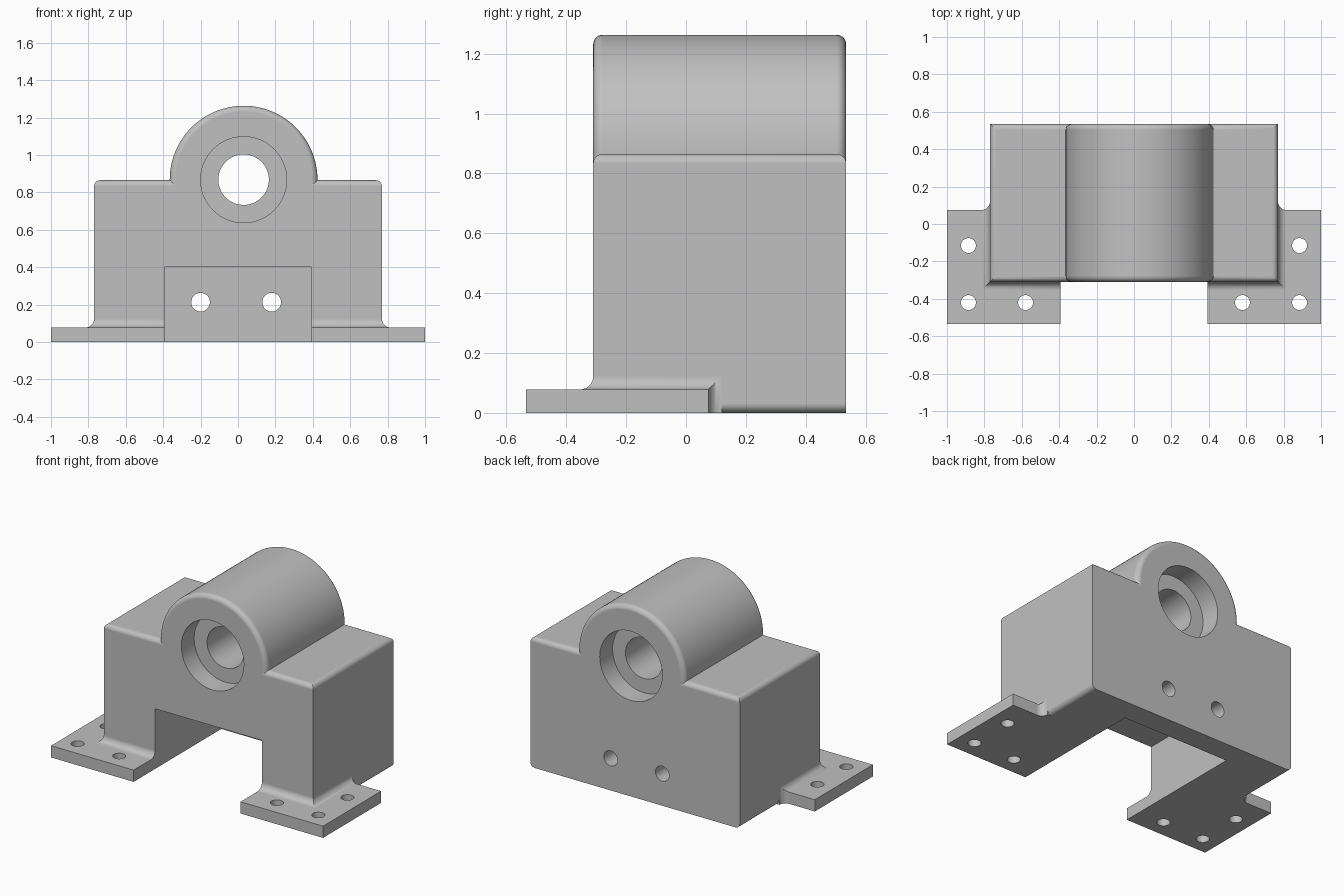
import bpy, bmesh, math
from mathutils import Matrix, Vector

default = bpy.data.objects.get("Cube")
if default:
    bpy.data.objects.remove(default, do_unlink=True)

HALF, FRONT, BACK, TOP = 0.77, -0.31, 0.535, 0.865   # main block
PLATE, PLATE_BACK = 0.078, 0.075                     # mounting feet
SLOT, SLOT_BACK, SLOT_TOP = 0.393, 0.385, 0.4        # underside slot
BORE_X, BORE_Z, BARREL_R = 0.03, 0.868, 0.395
ROUND, FILLET = 0.032, 0.045

grey = bpy.data.materials.new("cast grey")
grey.use_nodes = True
colour = (0.53, 0.53, 0.53, 1)
grey.diffuse_color = colour
grey.node_tree.nodes["Principled BSDF"].inputs["Base Color"].default_value = colour


def finish(bm, name):
    bmesh.ops.recalc_face_normals(bm, faces=bm.faces[:])
    mesh = bpy.data.meshes.new(name)
    bm.to_mesh(mesh)
    bm.free()
    mesh.materials.append(grey)
    obj = bpy.data.objects.new(name, mesh)
    bpy.context.collection.objects.link(obj)
    return obj


def round_edges(bm, rule, radius=ROUND):
    edges = [e for e in bm.edges if rule(e)]
    bmesh.ops.bevel(bm, geom=edges, offset=radius, segments=8, profile=0.5,
                    affect='EDGES', clamp_overlap=True)


def box(name, low, high, rule=None):
    low, high = Vector(low), Vector(high)
    bm = bmesh.new()
    bmesh.ops.create_cube(bm, size=1)
    for v in bm.verts:
        v.co = Vector(c * s for c, s in zip(v.co, high - low)) + (low + high) / 2
    if rule:
        round_edges(bm, rule)
    return finish(bm, name)


def cylinder(name, axis, centre, radius, length, sides=64, rounded=False):
    bm = bmesh.new()
    turn = Matrix.Rotation(math.pi / 2, 4, 'X') if axis == 'Y' else Matrix()
    bmesh.ops.create_cone(bm, cap_ends=True, segments=sides, radius1=radius,
                          radius2=radius, depth=length,
                          matrix=Matrix.Translation(centre) @ turn)
    if rounded:
        round_edges(bm, lambda e: any(len(f.verts) > 4 for f in e.link_faces))
    return finish(bm, name)


def foot_fillet(name, side):
    """Concave fillet swept round the block and down the back of a foot."""
    arc = [(FILLET * (1 - math.cos(a)), FILLET * (1 - math.sin(a)))
           for a in (math.pi / 2 * i / 8 for i in range(9))]
    section = arc + [(FILLET, -0.03), (-0.03, -0.03), (-0.03, FILLET)]
    stations = [
        lambda o, h: (0.3, FRONT - o, PLATE + h),
        lambda o, h: (HALF + o, FRONT - o, PLATE + h),
        lambda o, h: (HALF + o, PLATE_BACK + h, PLATE + h),
        lambda o, h: (HALF + o, PLATE_BACK + h, 0),
    ]
    bm = bmesh.new()
    rings = []
    for place in stations:
        points = [place(o, h) for o, h in section]
        rings.append([bm.verts.new((side * x, y, z)) for x, y, z in points])
    n = len(section)
    for a, b in zip(rings, rings[1:]):
        for i in range(n):
            j = (i + 1) % n
            bm.faces.new((a[i], a[j], b[j], b[i]))
    bm.faces.new(rings[0])
    bm.faces.new(rings[-1])
    return finish(bm, name)


def block_edge(e):
    a, b = (v.co for v in e.verts)
    on_top = a.z > 0.5 and b.z > 0.5
    bottom_side = max(a.z, b.z) < 0.1 and abs(a.x - b.x) < 0.01
    return on_top or bottom_side


# Block with rounded top and lower side edges
body = box("bearing_bracket", (-HALF, FRONT, 0), (HALF, BACK, TOP), block_edge)
middle, depth = (FRONT + BACK) / 2, BACK - FRONT

# Barrel, mounting feet and their fillets
adds = [cylinder("barrel", 'Y', (BORE_X, middle, BORE_Z), BARREL_R, depth, 112, True)]
for side in (-1, 1):
    xs = sorted((side * 0.3, side))
    adds.append(box("foot", (xs[0], -BACK, 0), (xs[1], PLATE_BACK, PLATE)))
    adds.append(foot_fillet("foot_fillet", side))

# Slot, bore, counterbores and bolt holes
cuts = [box("slot", (-SLOT, -1, -1), (SLOT, SLOT_BACK, SLOT_TOP)),
        cylinder("bore", 'Y', (BORE_X, middle, BORE_Z), 0.135, 3)]
for y in (FRONT, BACK):
    cuts.append(cylinder("counterbore", 'Y', (BORE_X, y, BORE_Z), 0.23, 0.27))
for x in (-0.2, 0.18):
    cuts.append(cylinder("wall_hole", 'Y', (x, BACK, 0.213), 0.05, 0.6, 32))
for side in (-1, 1):
    for x, y in ((0.885, -0.115), (0.885, -0.42), (0.58, -0.42)):
        cuts.append(cylinder("foot_hole", 'Z', (side * x, y, 0), 0.04, 0.5, 32))

for operation, tools in (('UNION', adds), ('DIFFERENCE', cuts)):
    for tool in tools:
        tool.hide_render = True
        mod = body.modifiers.new(tool.name, 'BOOLEAN')
        mod.operation, mod.solver, mod.object = operation, 'EXACT', tool

# Bake the solid and discard the helpers
bpy.context.view_layer.update()
graph = bpy.context.evaluated_depsgraph_get()
solid = bpy.data.meshes.new_from_object(body.evaluated_get(graph))
body.modifiers.clear()
body.data = solid
for tool in adds + cuts:
    bpy.data.objects.remove(tool, do_unlink=True)
solid.materials.clear()
solid.materials.append(grey)
solid.polygons.foreach_set("material_index", [0] * len(solid.polygons))

# Smooth curves, crisp edges
bpy.ops.object.select_all(action='DESELECT')
body.select_set(True)
bpy.context.view_layer.objects.active = body
bpy.ops.object.shade_smooth_by_angle(angle=math.radians(30))
weighted = body.modifiers.new("even_shading", 'WEIGHTED_NORMAL')
weighted.keep_sharp = True
weighted.weight = 100
